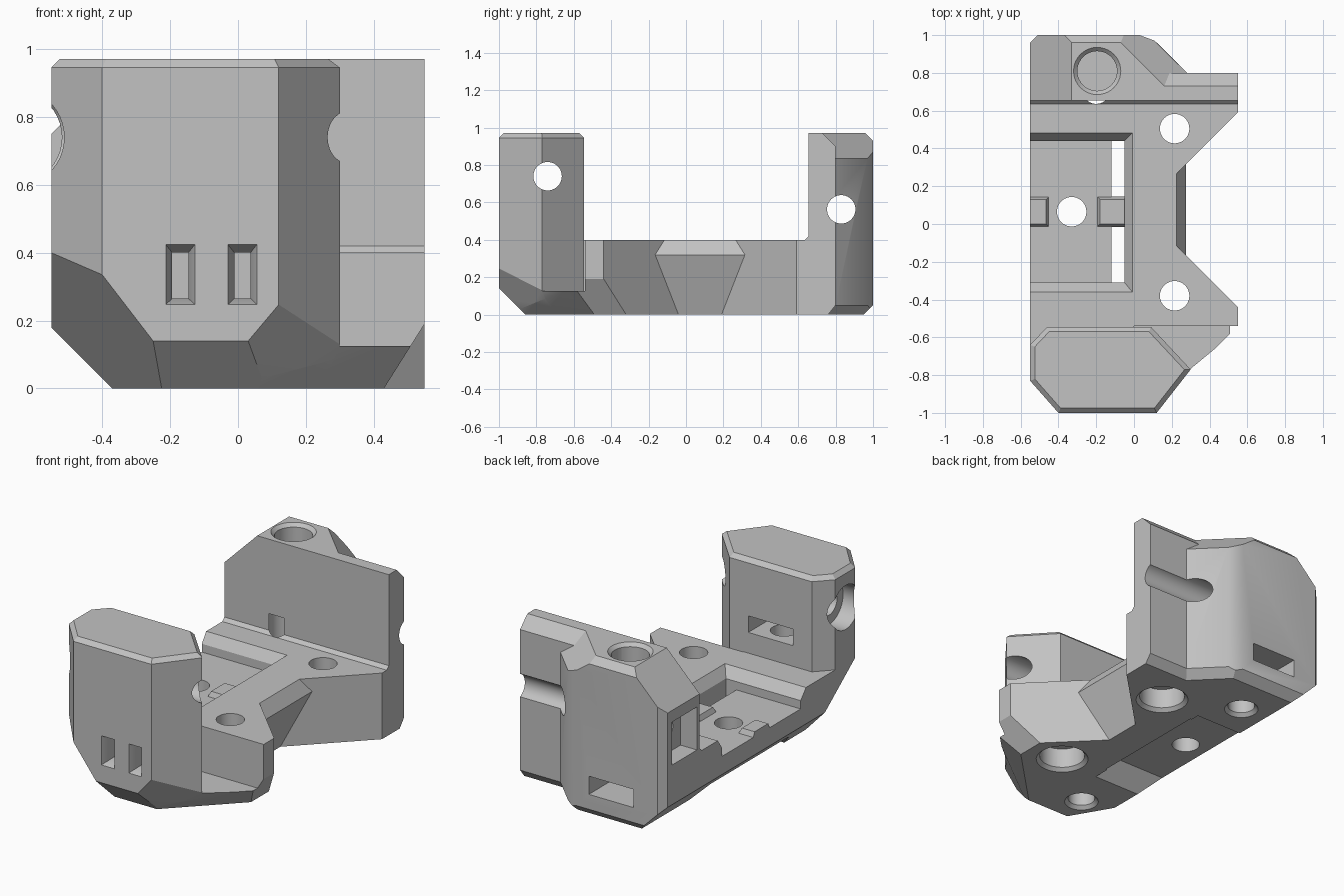
import bpy, bmesh, math
from mathutils import Matrix, Vector

if "Cube" in bpy.data.objects:
    bpy.data.objects.remove(bpy.data.objects["Cube"], do_unlink=True)

grey = bpy.data.materials.new("plain grey")
grey.use_nodes = True
grey.diffuse_color = (0.54, 0.54, 0.54, 1)
grey.node_tree.nodes["Principled BSDF"].inputs["Base Color"].default_value = (0.54, 0.54, 0.54, 1)


def finish(bm, name):
    bmesh.ops.recalc_face_normals(bm, faces=bm.faces[:])
    mesh = bpy.data.meshes.new(name)
    bm.to_mesh(mesh)
    bm.free()
    mesh.materials.append(grey)
    ob = bpy.data.objects.new(name, mesh)
    bpy.context.scene.collection.objects.link(ob)
    return ob


def slice_off(bm, planes):
    # remove everything in front of each (point, normal) plane and cap the cut
    for point, normal in planes:
        bmesh.ops.bisect_plane(bm, geom=bm.verts[:] + bm.edges[:] + bm.faces[:],
                               plane_co=point, plane_no=Vector(normal).normalized(),
                               clear_outer=True)
        bmesh.ops.holes_fill(bm, edges=[e for e in bm.edges if e.is_boundary], sides=0)


def prism(name, outline, lo, hi, axis="z", planes=(), top_bevel=0):
    place = {"z": lambda a, b, t: (a, b, t), "y": lambda a, b, t: (a, t, b),
             "x": lambda a, b, t: (t, a, b)}[axis]
    bm = bmesh.new()
    face = bm.faces.new([bm.verts.new(place(a, b, lo)) for a, b in outline])
    new = bmesh.ops.extrude_face_region(bm, geom=[face])["geom"]
    shift = Vector(place(0, 0, hi - lo))
    bmesh.ops.translate(bm, vec=shift, verts=[v for v in new if isinstance(v, bmesh.types.BMVert)])
    bmesh.ops.recalc_face_normals(bm, faces=bm.faces[:])
    if top_bevel:
        rim = [e for e in bm.edges if all(v.co.z > hi - 0.001 for v in e.verts)]
        bmesh.ops.bevel(bm, geom=rim, offset=top_bevel, segments=1, affect="EDGES")
    slice_off(bm, planes)
    return finish(bm, name)


def frustum(name, low, z0, high, z1):
    # rectangles are (x0, x1, y0, y1)
    bm = bmesh.new()
    for r, z in ((low, z0), (high, z1)):
        for x in r[:2]:
            for y in r[2:]:
                bm.verts.new((x, y, z))
    bmesh.ops.convex_hull(bm, input=bm.verts[:])
    return finish(bm, name)


def box(name, x0, x1, y0, y1, z0, z1):
    return frustum(name, (x0, x1, y0, y1), z0, (x0, x1, y0, y1), z1)


def rod(name, axis, a, b, lo, hi, r, r2=None):
    bm = bmesh.new()
    mid = (lo + hi) / 2
    if axis == "z":
        m = Matrix.Translation((a, b, mid))
    else:
        m = Matrix.Translation((mid, a, b)) @ Matrix.Rotation(math.pi / 2, 4, "Y")
    bmesh.ops.create_cone(bm, cap_ends=True, segments=40, radius1=r, radius2=r2 or r,
                          depth=hi - lo, matrix=m)
    return finish(bm, name)


def flared_hole(name, x, y, top, r):
    # hole from below with a chamfered mouth
    return [rod(name, "z", x, y, -0.1, top, r),
            rod(name + "_mouth", "z", x, y, -0.005, 0.02, r + 0.025, r)]


# shared chamfer planes
left_bottom = ((-0.55, 0, 0.18), (-1, 0, -1))
front_bottom = ((0, -1, 0.14), (0, -1, -1))
front_corner = ((-0.25, -1, 0.14), (-1.3, -0.765, -1))
front_nick = ((0.03, -1, 0.14), (0.095, -0.115, -0.08))
ledge_slope = ((0.52, -0.57, 0.125), (1, -1, -1.36))
right_bottom = ((0.43, 0, 0), (1, 0, -0.63))
left_top = ((-0.55, 0, 0.75), (-1, 0, 1))

# solid parts
spine = prism("bracket_body", [(-0.55, 0.18), (-0.37, 0), (0, 0), (0, 0.4), (-0.55, 0.4)],
              -0.68, 0.75, "y", [front_corner])
parts = [
    prism("platform_core", [(-0.2, 0), (0.15, 0), (0.275, 0.32), (0.225, 0.4), (-0.2, 0.4)],
          -0.54, 0.66, "y"),
    prism("front_arm", [(-0.1, -0.54), (0.55, -0.54), (0.55, -0.44), (0.1, 0.01), (-0.1, 0.01)],
          0, 0.4, "z", [right_bottom, ledge_slope]),
    prism("back_arm", [(-0.1, 0.7), (-0.1, 0.14), (0.1, 0.14), (0.55, 0.59), (0.55, 0.7)], 0, 0.4),
    prism("front_ledge", [(-0.1, -1), (0.09, -1), (0.55, -0.54), (0.55, -0.5), (-0.1, -0.5)],
          0, 0.125, "z", [front_bottom, ledge_slope, right_bottom, front_nick]),
    prism("front_tower", [(-0.55, -0.64), (-0.55, -0.83), (-0.4, -1), (0.12, -1), (0.3, -0.77),
                          (0.09, -0.545), (-0.46, -0.545)], 0, 0.97, "z",
          [left_bottom, front_bottom, front_corner, ledge_slope, front_nick], 0.025),
    prism("back_wall", [(0.63, 0), (0.76, 0), (0.8, 0.05), (0.8, 0.9), (0.73, 0.97), (0.655, 0.97),
                        (0.655, 0.42), (0.635, 0.4)], -0.55, 0.55, "x", [left_bottom, left_top]),
    prism("back_tower", [(-0.55, 0.66), (0.2, 0.66), (0.28, 0.8), (0.11, 0.97), (0.03, 1),
                         (-0.51, 1), (-0.55, 0.96)], 0, 0.97, "z",
          [left_bottom, left_top, ((0, 1, 0.05), (0, 1, -1)), ((0, 1, 0.93), (0, 1, 1)),
           ((0.15, 0.74, 0.97), (1, 1, 1.4)), ((0.28, 0.8, 0.05), (1, 1, -1.4))]),
]

# pocket, slots and recesses
cutters = [
    box("pocket", -0.7, -0.05, -0.31, 0.44, 0.29, 0.38),
    frustum("pocket_rim", (-0.7, -0.05, -0.31, 0.44), 0.34, (-0.7, -0.005, -0.365, 0.485), 0.405),
    box("pocket_slot", -0.12, -0.05, -0.31, 0.44, -0.1, 0.35),
    frustum("under_recess", (-0.7, -0.06, -0.42, 0.5), -0.01, (-0.7, -0.06, -0.31, 0.44), 0.1),
    box("front_nut_slot", -0.335, -0.035, -0.75, -0.5, 0.525, 0.625),
    box("back_nut_slot", -0.35, -0.05, 0.62, 1.1, 0.14, 0.25),
    box("side_nut_slot", -0.7, -0.44, 0.68, 0.92, 0.42, 0.68),
]
for x in (-0.17, 0.013):
    cutters.append(box("front_window", x - 0.024, x + 0.024, -1.05, -0.88, 0.265, 0.4))
    bevel = box("front_window_rim", x - 0.043, x + 0.043, -1.001, -0.95, 0.247, 0.424)
    for v in bevel.data.vertices:
        if v.co.y > -0.98:
            v.co.x = x + (v.co.x - x) * 0.55
            v.co.z = 0.3325 + (v.co.z - 0.3355) * 0.76
    cutters.append(bevel)

# bolt holes
for y in (-0.38, 0.505):
    cutters.append(rod("arm_hole", "z", 0.215, y, -0.1, 0.5, 0.078))
    cutters += flared_hole("arm_counterbore", 0.215, y, 0.14, 0.128)
cutters += flared_hole("front_base_hole", -0.18, -0.68, 0.55, 0.076)
cutters += flared_hole("back_base_hole", -0.2, 0.712, 0.52, 0.076)
cutters += [
    rod("pocket_hole", "z", -0.33, 0.065, -0.1, 0.5, 0.078),
    rod("tower_bore", "z", -0.195, 0.81, 0.72, 1.1, 0.105),
    rod("tower_bore_rim", "z", -0.195, 0.81, 0.945, 0.975, 0.1, 0.13),
    rod("front_cross_hole", "x", -0.74, 0.74, -0.8, 0.8, 0.076),
    rod("front_cross_counterbore", "x", -0.74, 0.74, -0.8, -0.44, 0.133),
    rod("back_cross_hole", "x", 0.83, 0.563, -0.8, 0.8, 0.076),
]

# combine everything into one solid
for operation, group in (("UNION", parts), ("DIFFERENCE", cutters)):
    for ob in group:
        mod = spine.modifiers.new(ob.name, "BOOLEAN")
        mod.operation = operation
        mod.solver = "EXACT"
        mod.object = ob
bpy.context.view_layer.update()
depsgraph = bpy.context.evaluated_depsgraph_get()
result = bpy.data.meshes.new_from_object(spine.evaluated_get(depsgraph))
spine.modifiers.clear()
spine.data = result
result.materials.clear()
result.materials.append(grey)
for ob in parts + cutters:
    bpy.data.objects.remove(ob, do_unlink=True)

# raised pads in the pocket
frustum("outer_pad", (-0.55, -0.45, -0.015, 0.145), 0.285, (-0.55, -0.465, 0, 0.13), 0.32)
frustum("inner_pad", (-0.195, -0.05, -0.015, 0.145), 0.285, (-0.18, -0.05, 0, 0.13), 0.32)

bpy.ops.object.select_all(action="DESELECT")
spine.select_set(True)
bpy.context.view_layer.objects.active = spine
bpy.ops.object.shade_smooth_by_angle(angle=math.radians(25))
